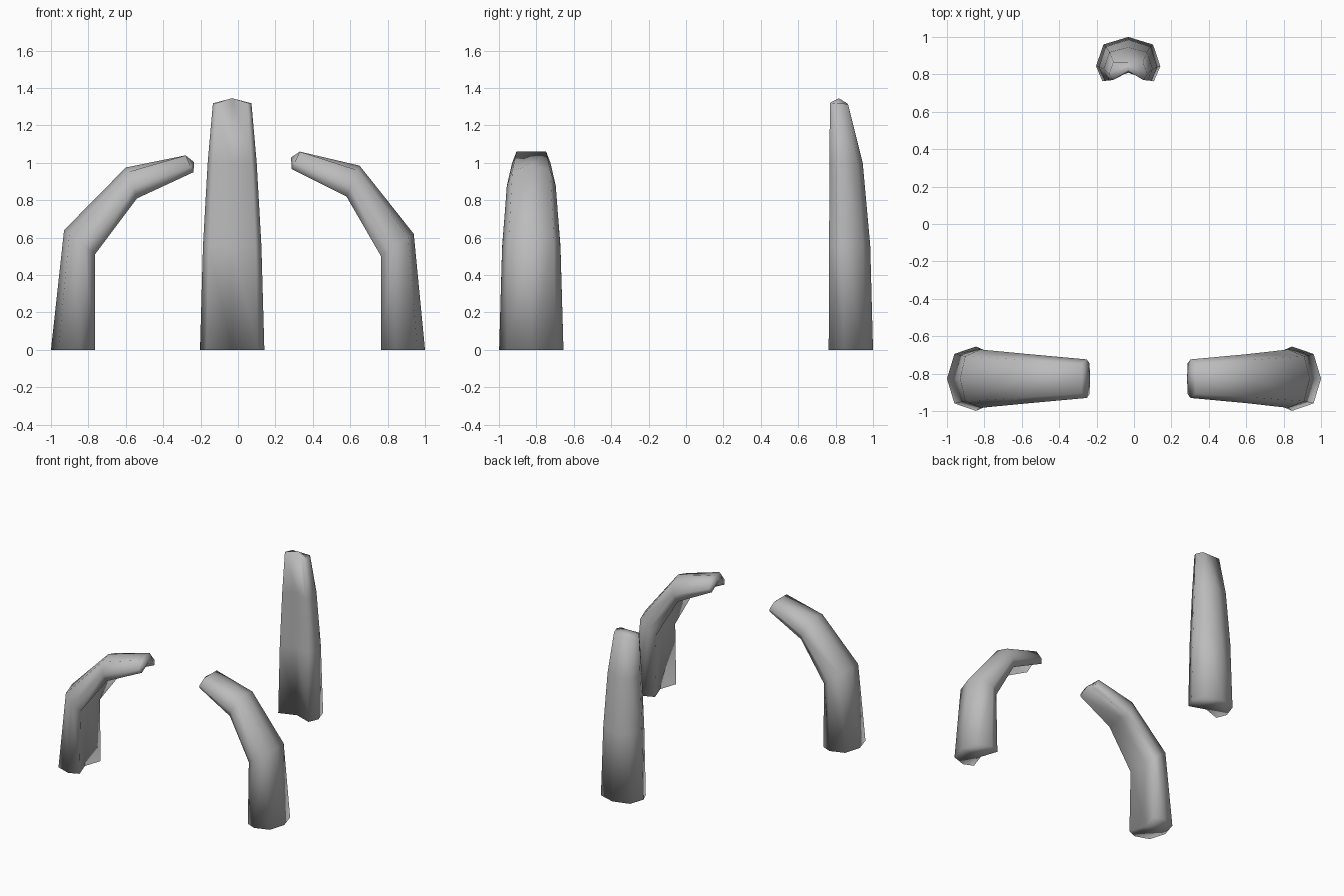
import bpy
import bmesh
from mathutils import Vector

cube = bpy.data.objects.get("Cube")
if cube:
    bpy.data.objects.remove(cube, do_unlink=True)

GREY = (0.5, 0.5, 0.5, 1)
stone = bpy.data.materials.new("plain grey")
stone.use_nodes = True
stone.diffuse_color = GREY
stone.node_tree.nodes["Principled BSDF"].inputs["Base Color"].default_value = GREY

HALF_WIDTHS = (0.172, 0.156, 0.131, 0.103)   # taper from base to tip
CORNER = (0.17, 0.17, 0.15, 0.0)             # depth of the outer corners
GROOVE = (0.8, 0.8, 0.75, 0.5)               # depth of the inner groove


def pillar(name, outer, inner, across, tip):
    """Tapering grooved pillar lofted through four horseshoe sections."""
    bm = bmesh.new()
    across = Vector(across)
    rings = []
    for i, (o, n) in enumerate(zip(outer, inner)):
        o, n = Vector(o), Vector(n)
        half = [(0.77, CORNER[i]), (1, 0.66), (0.8, 1)]
        section = [(0, 0)] + half + [(0, GROOVE[i])]
        section += [(-u, v) for u, v in reversed(half)]
        points = [o.lerp(n, v) + across * u * HALF_WIDTHS[i] for u, v in section]
        if i == 3:
            points[4] += Vector(tip)         # peaked groove at the tip
        rings.append([bm.verts.new(p) for p in points])
    for a, b in zip(rings, rings[1:]):
        for k in range(8):
            j = (k + 1) % 8
            bm.faces.new((a[k], a[j], b[j], b[k]))
    # End caps
    for ring in (rings[0], rings[-1]):
        for face in ((0, 1, 2, 4), (2, 3, 4), (4, 5, 6), (0, 4, 6, 7)):
            bm.faces.new([ring[k] for k in face])
    bmesh.ops.recalc_face_normals(bm, faces=bm.faces)
    for f in bm.faces:
        f.smooth = True
    mesh = bpy.data.meshes.new(name)
    bm.to_mesh(mesh)
    bm.free()
    mesh.materials.append(stone)
    obj = bpy.data.objects.new(name, mesh)
    bpy.context.collection.objects.link(obj)


def profile(points, y=-0.827):
    return [(x, y, z) for x, z in points]


# Bent side pillars leaning towards each other
pillar("right_pillar",
       profile([(-1, 0), (-0.93, 0.64), (-0.6, 0.975), (-0.28, 1.04)]),
       profile([(-0.765, 0), (-0.765, 0.51), (-0.54, 0.81), (-0.238, 0.95)]),
       (0, 1, 0), (0.025, 0, 0.008))
pillar("left_pillar",
       profile([(1, 0), (0.94, 0.62), (0.65, 0.985), (0.33, 1.06)]),
       profile([(0.765, 0), (0.765, 0.5), (0.58, 0.82), (0.287, 0.967)]),
       (0, 1, 0), (-0.025, 0, 0.015))

# Upright pillar at the back
X = -0.031
pillar("back_pillar",
       [(X, 1, 0), (X, 0.985, 0.56), (X, 0.945, 1), (X, 0.866, 1.315)],
       [(X, 0.763, 0), (X, 0.765, 0.56), (X, 0.768, 1), (X, 0.769, 1.32)],
       (1, 0, 0), (0, 0, 0.028))
